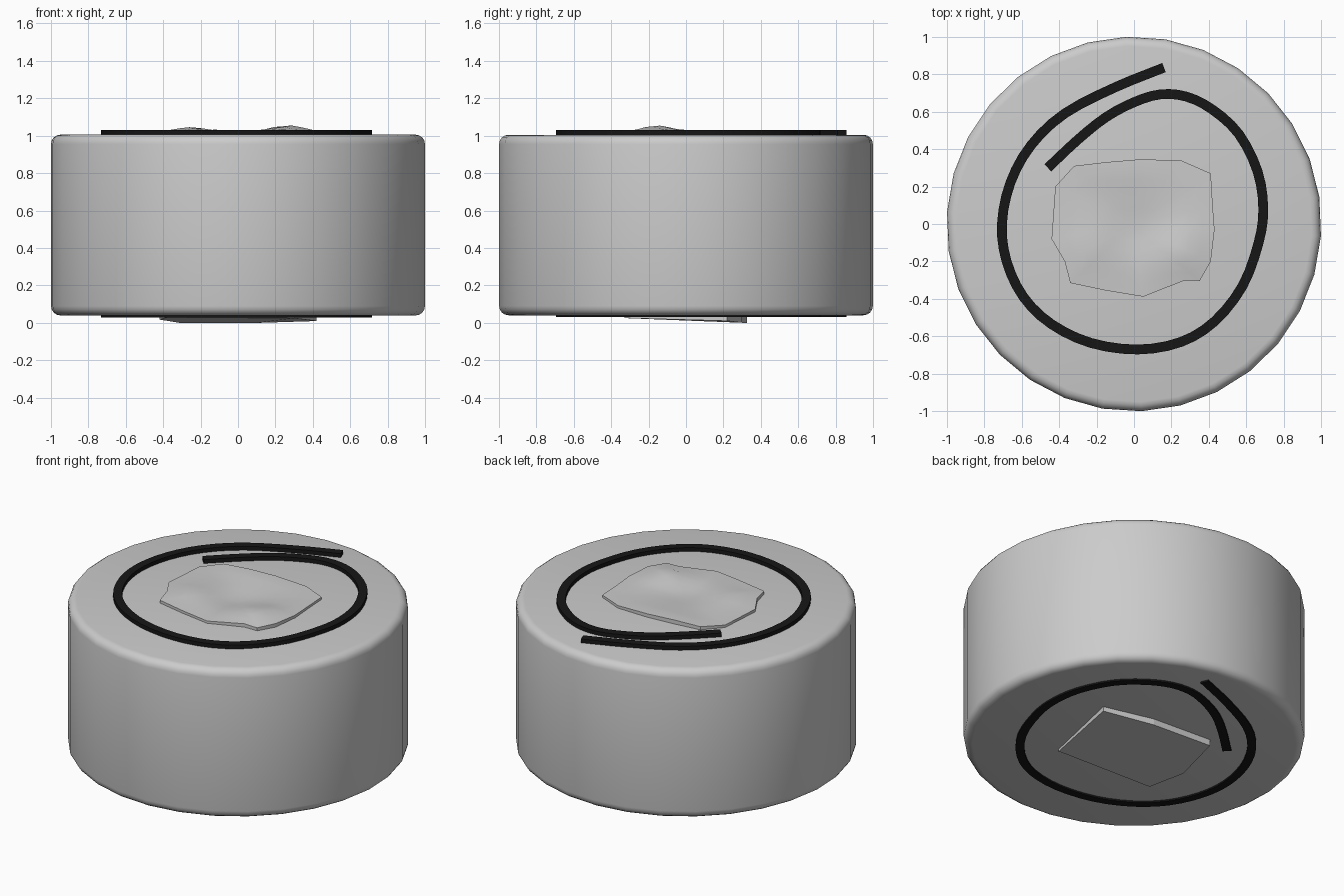
import bpy, bmesh, math
from mathutils import Vector

if "Cube" in bpy.data.objects:
    bpy.data.objects.remove(bpy.data.objects["Cube"])


def make(name, bm, angle=None, mat=None):
    bmesh.ops.recalc_face_normals(bm, faces=bm.faces)
    me = bpy.data.meshes.new(name)
    bm.to_mesh(me)
    bm.free()
    ob = bpy.data.objects.new(name, me)
    bpy.context.collection.objects.link(ob)
    if mat:
        me.materials.append(mat)
    if angle:
        bpy.ops.object.select_all(action='DESELECT')
        ob.select_set(True)
        bpy.context.view_layer.objects.active = ob
        bpy.ops.object.shade_smooth_by_angle(angle=math.radians(angle))
    return ob


def bridge(bm, a, b):
    n = len(a)
    for i in range(n):
        j = (i + 1) % n
        bm.faces.new((a[i], a[j], b[j], b[i]))


# Rice drum: 30 sides, rounded rims
Z0, Z1, R = 0.04, 1.005, 0.05
profile = []
for k in range(5):
    t = math.pi / 2 * k / 4
    profile.append((1 - R + R * math.sin(t), Z0 + R - R * math.cos(t)))
profile += [(r, Z0 + Z1 - z) for r, z in reversed(profile)]
bm = bmesh.new()
rings = []
for r, z in profile:
    ring = []
    for i in range(30):
        a = math.radians(8.3 + 12 * i)
        ring.append(bm.verts.new((r * math.cos(a), r * math.sin(a), z)))
    rings.append(ring)
for a, b in zip(rings, rings[1:]):
    bridge(bm, a, b)
bm.faces.new(rings[0])
bm.faces.new(rings[-1])
make("rice_drum", bm, 40)

# Dark spiral wrap running through the drum
path = [(.16, .835), (-.1, .73), (-.37, .59), (-.55, .42), (-.66, .22),
        (-.705, 0), (-.68, -.2), (-.59, -.39), (-.44, -.535), (-.23, -.635),
        (.02, -.67), (.25, -.63), (.43, -.52), (.58, -.33), (.665, -.1),
        (.69, .08), (.66, .28), (.56, .48), (.42, .61), (.28, .68),
        (.14, .692), (0, .65), (-.15, .57), (-.3, .45), (-.46, .3)]
P = [Vector(p) for p in path]
P = [2 * P[0] - P[1]] + P + [2 * P[-1] - P[-2]]
fine = []
for i in range(1, len(P) - 2):
    p0, p1, p2, p3 = P[i - 1:i + 3]
    for k in range(3):
        t = k / 3
        fine.append(0.5 * (2 * p1 + (p2 - p0) * t + (2 * p0 - 5 * p1 + 4 * p2 - p3) * t * t
                           + (3 * p1 - p0 - 3 * p2 + p3) * t ** 3))
fine.append(P[-2])
bm = bmesh.new()
sections = []
for i, p in enumerate(fine):
    d = (fine[min(i + 1, len(fine) - 1)] - fine[max(i - 1, 0)]).normalized()
    n = Vector((-d.y, d.x)) * 0.026
    sections.append([bm.verts.new((q.x, q.y, z)) for q, z in
                     ((p + n, .03), (p - n, .03), (p - n, 1.03), (p + n, 1.03))])
for a, b in zip(sections, sections[1:]):
    bridge(bm, a, b)
bm.faces.new(sections[0])
bm.faces.new(sections[-1])
black = bpy.data.materials.new("dark_wrap")
black.diffuse_color = (0.008, 0.008, 0.008, 1)
black.use_nodes = True
black.node_tree.nodes["Principled BSDF"].inputs["Base Color"].default_value = black.diffuse_color
make("seaweed_wrap", bm, 30, black)


# Lumpy filling showing at the top
def height(x, y):
    def bump(cx, cy, h, sx, sy):
        return h * math.exp(-((x - cx) / sx) ** 2 - ((y - cy) / sy) ** 2)
    return (1.02 + bump(.26, -.15, .036, .13, .12) + bump(-.25, -.14, .025, .13, .14)
            + bump(-.1, .3, .012, .25, .1) - bump(.02, -.02, .014, .15, .14))


outline = [(-.42, .2), (-.32, .31), (-.15, .33), (.03, .345), (.25, .34), (.41, .27),
           (.42, .1), (.43, -.03), (.41, -.2), (.35, -.305), (.26, -.305), (.05, -.388),
           (-.15, -.355), (-.34, -.315), (-.37, -.2), (-.44, -.08)]
bm = bmesh.new()
rings = [[bm.verts.new((x, y, .97)) for x, y in outline]]
for s in (1, .85, .7, .55, .4, .25, .12):
    rings.append([bm.verts.new((x * s, y * s, height(x * s, y * s))) for x, y in outline])
for a, b in zip(rings, rings[1:]):
    bridge(bm, a, b)
for ring in (rings[0], rings[-1]):
    bm.faces.new(ring)
make("filling_top", bm, 40)

# Flat, slightly tilted underside of the filling
base = [(.42, .22, .01), (.1, .3, 0), (-.31, .325, 0), (-.42, -.05, .018),
        (-.38, -.31, .028), (.3, -.33, .025)]
bm = bmesh.new()
low = [bm.verts.new(p) for p in base]
high = [bm.verts.new((x, y, .08)) for x, y, z in base]
bridge(bm, low, high)
bm.faces.new(low)
bm.faces.new(high)
make("filling_underside", bm)
